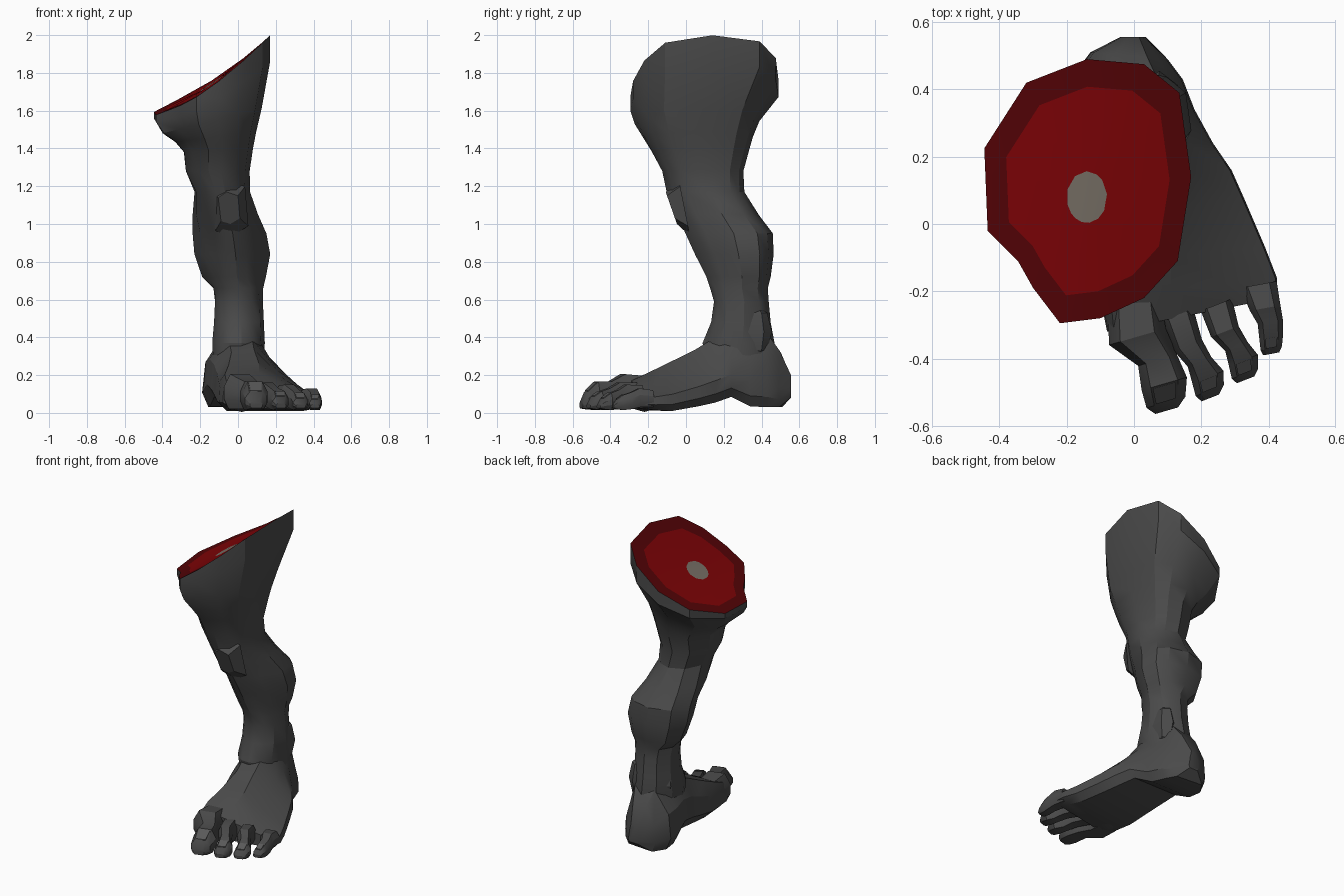
import bpy, bmesh, math
from mathutils import Vector


def material(name, rgb):
    m = bpy.data.materials.new(name)
    m.diffuse_color = (*rgb, 1)
    return m


SKIN = material("charcoal_skin", (0.068, 0.068, 0.068))
NAIL = material("grey_nail", (0.1, 0.1, 0.1))
FAT = material("dark_red", (0.09, 0.001, 0.002))
FLESH = material("red", (0.21, 0.001, 0.002))
BONE = material("bone_grey", (0.19, 0.165, 0.135))


def finish(name, bm, mats, angle=28):
    me = bpy.data.meshes.new(name)
    bm.to_mesh(me)
    bm.free()
    ob = bpy.data.objects.new(name, me)
    bpy.context.collection.objects.link(ob)
    for m in mats:
        me.materials.append(m)
    bpy.ops.object.select_all(action='DESELECT')
    ob.select_set(True)
    bpy.context.view_layer.objects.active = ob
    bpy.ops.object.shade_smooth_by_angle(angle=math.radians(angle))
    return ob


def loft(name, rings, caps=(True, True), mats=(SKIN,)):
    """Skin a list of rings that all have the same number of points."""
    bm = bmesh.new()
    loops = [[bm.verts.new(p) for p in r] for r in rings]
    n = len(loops[0])
    for i, (a, b) in enumerate(zip(loops, loops[1:])):
        for k in range(n):
            f = bm.faces.new((a[k], a[(k + 1) % n], b[(k + 1) % n], b[k]))
            f.material_index = min(i, len(mats) - 1)
    for flag, ring in zip(caps, (loops[0], loops[-1])):
        if flag:
            f = bm.faces.new(ring)
            f.material_index = len(mats) - 1
    bmesh.ops.recalc_face_normals(bm, faces=bm.faces)
    return finish(name, bm, mats)


# Slanted rim of the thigh, seen in plan
plan = [(0.17, 0.14), (0.135, 0.39), (0.03, 0.475), (-0.14, 0.49), (-0.32, 0.42),
        (-0.445, 0.225), (-0.435, -0.02), (-0.345, -0.11), (-0.30, -0.19),
        (-0.22, -0.295), (-0.10, -0.28), (0.03, -0.22), (0.13, -0.11)]


def rim_z(x, y):
    u = x + 0.44
    return 1.585 + 0.38 * u + 0.49 * u * u + 0.08 * (y - 0.1) * (1 - u / 0.61)


rim = [Vector((x, y, rim_z(x, y))) for x, y in plan]
unit = [((x + 0.137) / 0.308, (y - 0.097) / 0.39) for x, y in plan]
angles = [math.atan2(v, u) for u, v in unit]

# Leg: x0, x1, y0, y1, z, sideways slope, widening towards the back, share of rim shape
sections = [
    (-0.40, 0.125, -0.27, 0.385, 1.545, 0.25, 0, 0.8),
    (-0.335, 0.095, -0.225, 0.35, 1.46, 0.12, 0, 0.6),
    (-0.29, 0.078, -0.185, 0.33, 1.39, 0.05, 0, 0.4),
    (-0.28, 0.06, -0.125, 0.30, 1.28, 0, 0, 0.2),
    (-0.23, 0.06, -0.10, 0.305, 1.17, 0, 0.1, 0),
    (-0.235, 0.10, -0.045, 0.38, 1.05, 0, 0.2, 0),
    (-0.225, 0.14, 0.00, 0.455, 0.95, 0, 0.38, 0),
    (-0.215, 0.16, 0.05, 0.46, 0.84, 0, 0.38, 0),
    (-0.18, 0.14, 0.11, 0.445, 0.72, 0, 0.3, 0),
    (-0.13, 0.13, 0.13, 0.43, 0.66, 0, 0.1, 0),
    (-0.125, 0.13, 0.15, 0.435, 0.59, 0, 0, 0),
    (-0.13, 0.135, 0.135, 0.445, 0.48, 0, 0, 0),
    (-0.14, 0.14, 0.09, 0.465, 0.37, 0, 0, 0),
    (-0.13, 0.13, 0.12, 0.45, 0.20, 0, 0, 0),
]
rings = [rim, [(p.x, p.y, p.z - 0.035 - 0.17 * (p.x + 0.44)) for p in rim]]
for x0, x1, y0, y1, z, slope, wide, share in sections:
    cx, cy, rx, ry = (x0 + x1) / 2, (y0 + y1) / 2, (x1 - x0) / 2, (y1 - y0) / 2
    ring = []
    for a, (u, v) in zip(angles, unit):
        u = share * u + (1 - share) * 1.02 * math.cos(a) * (1 + wide * math.sin(a))
        v = share * v + (1 - share) * 1.02 * math.sin(a)
        ring.append((cx + rx * u, cy + ry * v, z + slope * rx * u))
    rings.append(ring)
loft("leg", rings, (False, True))

# Cut surface: fat layer, flesh, then the bone in the middle
mid = Vector((-0.135, 0.10, 0))
inner = []
for p in rim:
    q = mid + (p - mid) * 0.79
    inner.append((q.x, q.y, rim_z(q.x, q.y)))
bone = []
for a in angles:
    x, y = -0.14 + 0.06 * math.cos(a), 0.08 + 0.077 * math.sin(a)
    bone.append((x, y, rim_z(x, y)))
loft("cut_surface", [rim, inner, bone], (False, True), (FAT, FLESH, BONE))

# Foot: y, x0, x1, sole z, top z, ridge x, ridge half width, outer side set back
stations = [
    (0.556, -0.04, 0.035, 0.08, 0.20, 0.0, 0.015, 0.0),
    (0.51, -0.13, 0.10, 0.03, 0.33, -0.01, 0.05, -0.02),
    (0.43, -0.19, 0.145, 0.03, 0.42, 0.00, 0.07, 0),
    (0.34, -0.185, 0.18, 0.035, 0.43, 0.00, 0.08, 0),
    (0.24, -0.165, 0.235, 0.085, 0.42, 0.01, 0.08, 0),
    (0.12, -0.14, 0.29, 0.055, 0.39, 0.015, 0.06, 0.04),
    (0.03, -0.125, 0.33, 0.035, 0.335, 0.025, 0.06, 0.04),
    (-0.11, -0.11, 0.39, 0.01, 0.265, 0.03, 0.08, 0.04),
    (-0.22, -0.10, 0.425, 0.015, 0.215, 0.02, 0.09, 0.06),
    (-0.32, -0.08, 0.425, 0.025, 0.17, 0.01, 0.07, 0.10),
]
rings = []
for y, x0, x1, zb, zt, px, w, back in stations:
    h = zt - zb
    l, r = px - w, px + w
    e = 0.1 * (x1 - x0)
    pts = [(x0 + e, zb), (x0, zb + 0.2 * h), (x0 * 0.86 + l * 0.14, zb + 0.6 * h),
           (l, zt - 0.05 * h), (r, zt), (r * 0.5 + x1 * 0.5, zb + 0.64 * h),
           (x1 - 0.005, zb + 0.35 * h), (x1, zb + 0.14 * h), (x1 - e, zb)]
    rings.append([(x, y + back * (x - x0) / (x1 - x0), z) for x, z in pts])
loft("foot", rings)


# Toes: chamfered tubes along a path of (x, y, half width, bottom z, top z)
def toe(name, path):
    rings = []
    start, end = Vector(path[0][:2]), Vector(path[-1][:2])
    d = (end - start).normalized()
    side = Vector((-d.y, d.x))
    for x, y, w, zb, zt in path:
        h = zt - zb
        prof = [(-0.7, 0), (-1, 0.3), (-1, 0.65), (-0.6, 1),
                (0.6, 1), (1, 0.65), (1, 0.3), (0.7, 0)]
        rings.append([(x + side.x * u * w, y + side.y * u * w, zb + v * h)
                      for u, v in prof])
    loft(name, rings)
    # Nail: a thin plate resting on the top face before the tip
    a, b = path[-3], path[-2]
    plate = []
    for lift in (-0.003, 0.005):
        quad = []
        for t, u in ((0.1, -0.52), (0.1, 0.52), (0.95, 0.5), (0.95, -0.5)):
            p = [a[i] + (b[i] - a[i]) * t for i in range(5)]
            quad.append((p[0] + side.x * u * p[2], p[1] + side.y * u * p[2], p[4] + lift))
        plate.append(quad)
    loft(name + "_nail", plate, mats=(NAIL,))


toe("big_toe", [(0.00, -0.22, 0.08, 0.02, 0.195), (0.01, -0.335, 0.088, 0.02, 0.205),
                (0.07, -0.405, 0.06, 0.02, 0.165), (0.09, -0.475, 0.07, 0.015, 0.165),
                (0.095, -0.53, 0.06, 0.02, 0.11), (0.097, -0.555, 0.035, 0.025, 0.06)])
toe("second_toe", [(0.13, -0.27, 0.05, 0.03, 0.16), (0.16, -0.36, 0.045, 0.04, 0.16),
                   (0.195, -0.41, 0.038, 0.02, 0.13), (0.22, -0.455, 0.05, 0.015, 0.115),
                   (0.225, -0.495, 0.045, 0.02, 0.085), (0.227, -0.517, 0.028, 0.025, 0.05)])
toe("third_toe", [(0.245, -0.24, 0.05, 0.03, 0.145), (0.27, -0.32, 0.044, 0.04, 0.15),
                  (0.305, -0.365, 0.036, 0.02, 0.12), (0.325, -0.405, 0.046, 0.015, 0.105),
                  (0.33, -0.445, 0.042, 0.02, 0.075), (0.332, -0.463, 0.028, 0.025, 0.045)])
toe("small_toe", [(0.37, -0.18, 0.055, 0.03, 0.12), (0.39, -0.25, 0.046, 0.03, 0.13),
                  (0.405, -0.29, 0.038, 0.02, 0.11), (0.408, -0.335, 0.036, 0.015, 0.095),
                  (0.408, -0.37, 0.032, 0.02, 0.07), (0.408, -0.386, 0.024, 0.025, 0.045)])

# Kneecap: six-sided plate leaning with the knee, its sides sloping into the leg
hexagon = [(-0.105, 1.14), (-0.06, 1.17), (0.00, 1.15), (0.01, 1.03), (-0.04, 1.0), (-0.09, 1.015)]
rings = []
for grow, depth in ((1.75, 0.07), (1.0, 0.0)):
    rings.append([(-0.05 + (x + 0.05) * grow, -0.055 - (z - 1.02) * 0.35 + depth,
                   1.085 + (z - 1.085) * grow) for x, z in hexagon])
loft("kneecap", rings)


# Bony lumps: coarse squashed balls
def lump(name, loc, size, sides=8, rows=4):
    bm = bmesh.new()
    bmesh.ops.create_uvsphere(bm, u_segments=sides, v_segments=rows, radius=1)
    for v in bm.verts:
        v.co = Vector(loc) + Vector(c * s for c, s in zip(v.co, size))
    finish(name, bm, [SKIN])


lump("inner_ankle", (-0.09, 0.31, 0.41), (0.05, 0.08, 0.09), 6)
lump("outer_ankle", (0.075, 0.37, 0.43), (0.065, 0.085, 0.14), 6)
lump("ball_of_foot", (0.02, -0.22, 0.08), (0.115, 0.11, 0.075))
